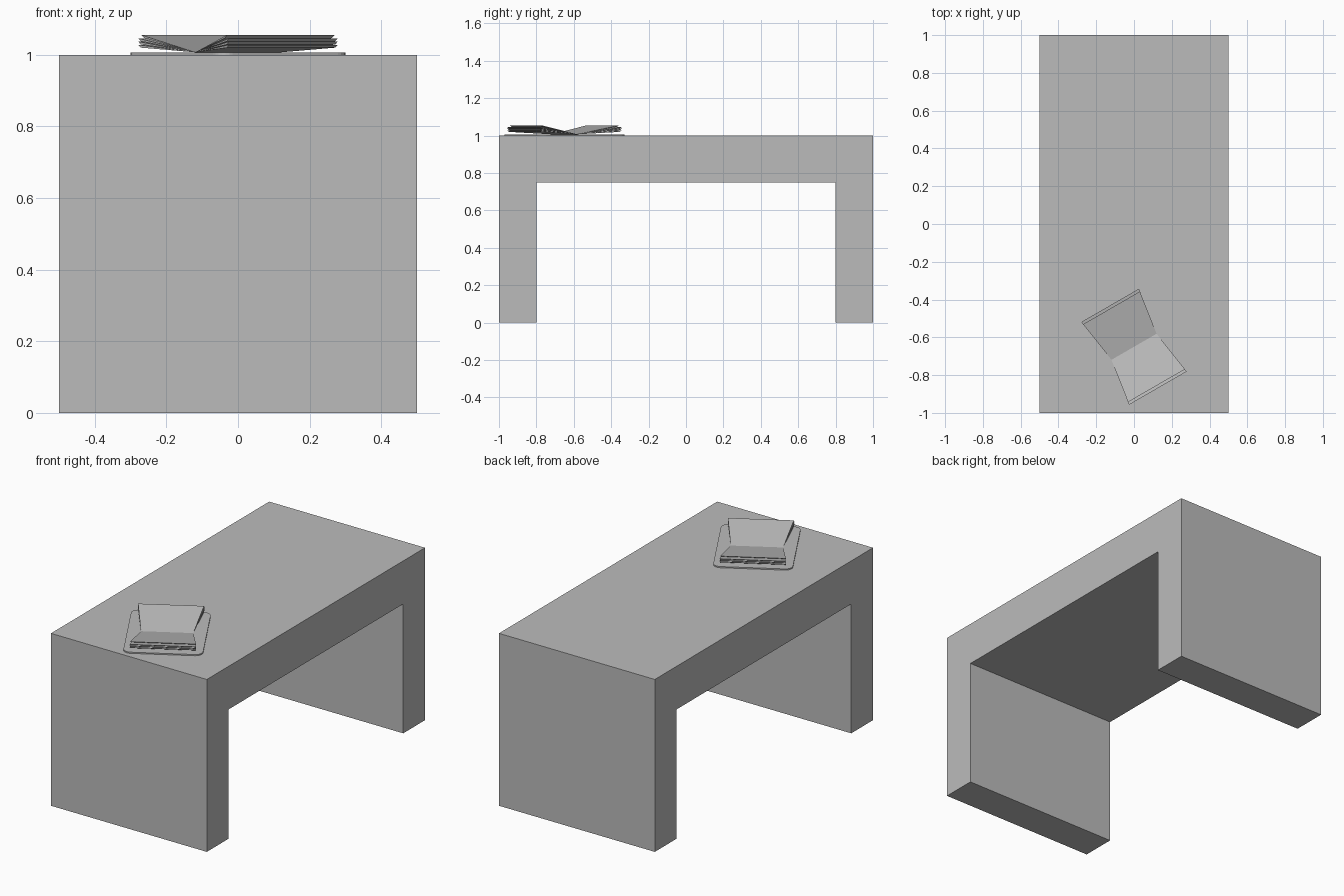
import bpy
import bmesh
import math
from mathutils import Matrix, Vector

if "Cube" in bpy.data.objects:
    bpy.data.objects.remove(bpy.data.objects["Cube"], do_unlink=True)

GREY = (0.5, 0.5, 0.5, 1)
grey = bpy.data.materials.new("plain grey")
grey.use_nodes = True
grey.diffuse_color = GREY
grey.node_tree.nodes["Principled BSDF"].inputs["Base Color"].default_value = GREY


def prism(name, start, end, matrix=Matrix()):
    """Solid between two matching outlines."""
    bm = bmesh.new()
    a = [bm.verts.new(p) for p in start]
    b = [bm.verts.new(p) for p in end]
    bm.faces.new(a)
    bm.faces.new(b[::-1])
    n = len(a)
    for i in range(n):
        j = (i + 1) % n
        bm.faces.new((a[j], a[i], b[i], b[j]))
    bmesh.ops.recalc_face_normals(bm, faces=bm.faces)
    mesh = bpy.data.meshes.new(name)
    bm.to_mesh(mesh)
    bm.free()
    mesh.materials.append(grey)
    obj = bpy.data.objects.new(name, mesh)
    obj.matrix_world = matrix
    bpy.context.collection.objects.link(obj)
    return obj


# Table: one bridge-shaped outline pushed across the width
outline = [(-1, 0), (-0.8, 0), (-0.8, 0.75), (0.8, 0.75),
           (0.8, 0), (1, 0), (1, 1), (-1, 1)]
prism("table", [(-0.5, y, z) for y, z in outline],
      [(0.5, y, z) for y, z in outline])

# Open book, turned on the table top
place = Matrix.Translation((0, -0.65, 1)) @ Matrix.Rotation(math.radians(30), 4, "Z")
COVER = 0.007

# Cover: flat plate with rounded corners
radius, steps = 0.04, 6
rim = []
for k, (sx, sy) in enumerate([(1, 1), (-1, 1), (-1, -1), (1, -1)]):
    for s in range(steps + 1):
        t = math.pi / 2 * (k + s / steps)
        rim.append((sx * 0.17 + radius * math.cos(t), sy * 0.225 + radius * math.sin(t)))
prism("book_cover", [(x, y, 0) for x, y in rim],
      [(x, y, COVER) for x, y in rim], place)

# Pages: thin wedges fanned from the spine, flaring towards the outer edge
SHEETS = 4
for side, sign in (("front", -1), ("back", 1)):
    for i in range(SHEETS):
        top = 0.055 - 0.009 * i
        reach = 0.238 if i == 0 else 0.253
        profile = [(0, COVER), (reach, top), (reach - 0.012, top - 0.008)]
        flare = [0.138 + 0.15 * u for u, z in profile]
        prism(f"{side}_page_{i + 1}",
              [(-w, sign * u, z) for w, (u, z) in zip(flare, profile)],
              [(w, sign * u, z) for w, (u, z) in zip(flare, profile)], place)
